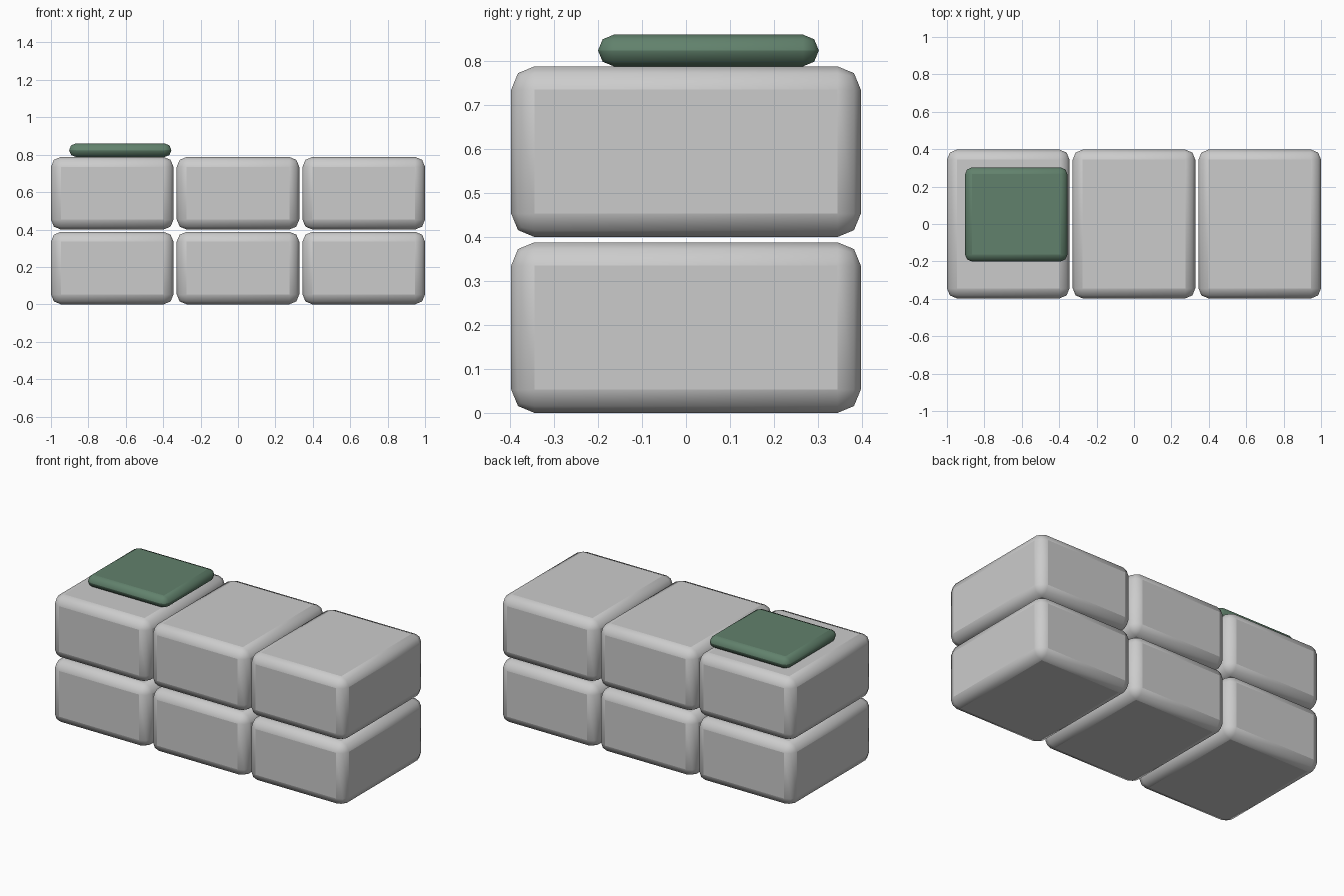
import bpy

if "Cube" in bpy.data.objects:
    bpy.data.objects.remove(bpy.data.objects["Cube"])


def rounded_box(name, lo, hi, radius):
    """Box between two corners with a two-segment rounded edge."""
    centre = [(a + b) / 2 for a, b in zip(lo, hi)]
    bpy.ops.mesh.primitive_cube_add(size=1, location=centre)
    ob = bpy.context.object
    ob.name = name
    ob.scale = [b - a for a, b in zip(lo, hi)]
    bpy.ops.object.transform_apply(location=False, rotation=False, scale=True)
    bevel = ob.modifiers.new("rounding", 'BEVEL')
    bevel.width = radius
    bevel.segments = 2
    bevel.limit_method = 'NONE'
    bpy.ops.object.shade_smooth_by_angle(angle=0.9)
    return ob


WIDTH, DEPTH, HEIGHT = 0.655, 0.795, 0.388
PITCH_X, PITCH_Z = 0.6725, 0.40

# Two rows of three stacked blocks
for row, row_name in enumerate(("lower", "upper")):
    for col, col_name in enumerate(("left", "middle", "right")):
        x = (col - 1) * PITCH_X
        z = row * PITCH_Z
        rounded_box(f"{row_name}_{col_name}_block",
                    (x - WIDTH / 2, -DEPTH / 2, z),
                    (x + WIDTH / 2, DEPTH / 2, z + HEIGHT), 0.053)

# Thin green pad lying on the upper left block
pad = rounded_box("green_pad", (-0.903, -0.2, 0.788), (-0.356, 0.302, 0.86), 0.0358)
green = bpy.data.materials.new("green")
green.diffuse_color = (0.12, 0.22, 0.15, 1)
green.use_nodes = True
green.node_tree.nodes["Principled BSDF"].inputs["Base Color"].default_value = green.diffuse_color
pad.data.materials.append(green)
